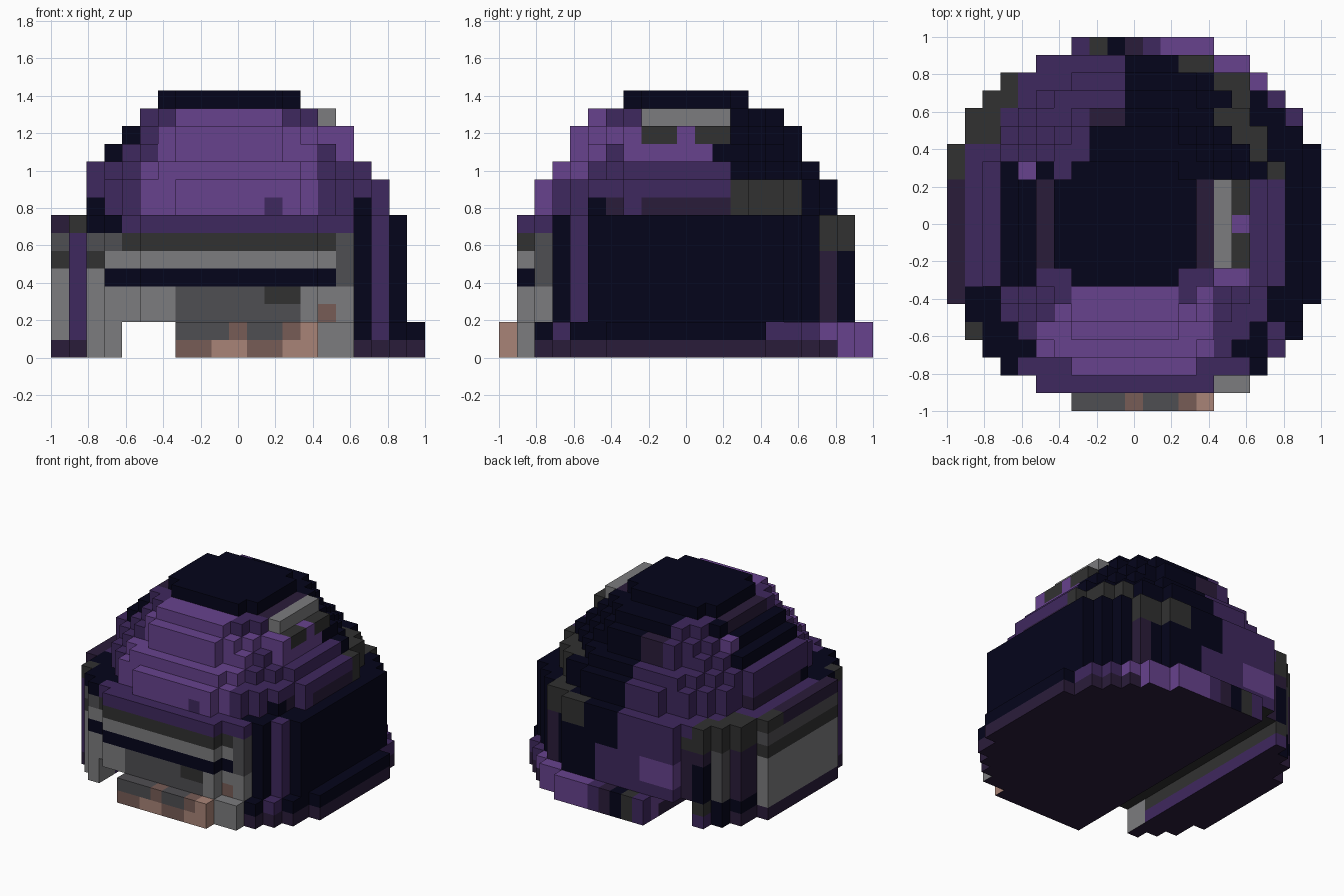
import bpy, bmesh

cube = bpy.data.objects.get("Cube")
if cube:
    bpy.data.objects.remove(cube, do_unlink=True)

N = 21                # cells across the model
S = 2.0 / N           # cell size

# ---- flat colours (sRGB 0-255, converted to linear) ----
COLOURS = {
    "navy": (5, 5, 27), "light_purple": (103, 66, 141), "purple": (63, 40, 94),
    "dark_purple": (42, 28, 58), "light_grey": (124, 124, 126), "grey": (79, 78, 82),
    "dark_grey": (49, 49, 49), "skin": (169, 132, 119), "brown": (119, 92, 86),
}
NV, LP, PU, DP, LG, GR, DG, SK, BR = range(9)


def linear(c):
    c /= 255
    return c / 12.92 if c <= 0.04045 else ((c + 0.055) / 1.055) ** 2.4


MATS = []
for name, rgb in COLOURS.items():
    mat = bpy.data.materials.new(name)
    mat.use_nodes = True
    col = (*[linear(c) for c in rgb], 1.0)
    mat.diffuse_color = col
    bsdf = mat.node_tree.nodes["Principled BSDF"]
    bsdf.inputs["Base Color"].default_value = col
    bsdf.inputs["Roughness"].default_value = 0.9
    MATS.append(mat)


# ---- block shapes ----
def box(x0, x1, y0, y1, z0, z1):
    return {(x, y, z) for x in range(x0, x1 + 1)
            for y in range(y0, y1 + 1) for z in range(z0, z1 + 1)}


def disc(z, cx, rx, ry):
    """One stepped oval layer, centred front to back."""
    return {(x, y, z) for x in range(N) for y in range(N)
            if ((x + .5 - cx) / (rx + .3)) ** 2 + ((y - 10) / (ry + .3)) ** 2 <= 1}


def outline(z, lo, hi):
    """Layer from first and last cell of each row, mirrored front to back."""
    cells = set()
    for y in range(N):
        k = min(y, N - 1 - y, len(lo) - 1)
        cells |= {(x, y, z) for x in range(lo[k], hi[k] + 1)}
    return cells


LO = [7, 5, 3, 2, 1, 1, 0]
HI_BASE = [14, 16, 17, 18, 19, 19, 20]
HI_BODY = [-1, 14, 16, 17, 18, 19, 19]

base = outline(0, LO, HI_BASE) | outline(1, LO, HI_BASE)
base -= box(4, 6, 0, 20, 0, 1)                      # open channel
side_leg = {c for c in base if c[0] < 4}
chin = {c for c in base if c[1] == 0}
base -= side_leg | chin
body = set().union(*[outline(z, LO, HI_BODY) for z in range(2, 8)])
dome = set()
for z, cx, rx, ry in [(8, 10.5, 8.5, 8.5), (9, 10.5, 8.5, 8.5), (10, 10, 8, 7.5),
                      (11, 10, 7, 6.5), (12, 10, 6, 6.5), (13, 10, 5, 5.5)]:
    dome |= disc(z, cx, rx, ry)
cap = disc(14, 10, 4, 3.5)
clip = box(15, 15, 8, 12, 13, 13)
clip_mount = box(16, 16, 7, 12, 12, 12)
SOLID = base | side_leg | chin | body | dome | cap | clip | clip_mount

SIDES = {
    (1, 0, 0): ((1, 0, 0), (1, 1, 0), (1, 1, 1), (1, 0, 1)),
    (-1, 0, 0): ((0, 1, 0), (0, 0, 0), (0, 0, 1), (0, 1, 1)),
    (0, 1, 0): ((1, 1, 0), (0, 1, 0), (0, 1, 1), (1, 1, 1)),
    (0, -1, 0): ((0, 0, 0), (1, 0, 0), (1, 0, 1), (0, 0, 1)),
    (0, 0, 1): ((0, 0, 1), (1, 0, 1), (1, 1, 1), (0, 1, 1)),
    (0, 0, -1): ((0, 1, 0), (1, 1, 0), (1, 0, 0), (0, 0, 0)),
}


def build(name, cells, colour, paint=()):
    """Outer faces of a part; paint = (colour, x0, x1, y0, y1, z0, z1), later wins."""
    tint = dict.fromkeys(cells, colour)
    for c, *area in paint:
        for cell in box(*area) & cells:
            tint[cell] = c
    bm = bmesh.new()
    verts = {}
    for cell in sorted(cells):
        for n, corners in SIDES.items():
            if tuple(a + b for a, b in zip(cell, n)) in SOLID:
                continue
            quad = []
            for k in corners:
                p = tuple(a + b for a, b in zip(cell, k))
                if p not in verts:
                    verts[p] = bm.verts.new((p[0] * S - 1, p[1] * S - 1, p[2] * S))
                quad.append(verts[p])
            face = bm.faces.new(quad)
            face.material_index = tint[cell]
            if n[2] < 0:                            # underside and channel roof
                face.material_index = DG if cell[2] else DP
    mesh = bpy.data.meshes.new(name)
    bm.to_mesh(mesh)
    bm.free()
    for m in MATS:
        mesh.materials.append(m)
    obj = bpy.data.objects.new(name, mesh)
    bpy.context.collection.objects.link(obj)


# ---- base rim: dark foot, navy upper step, purple at the back ----
build("base_rim", base, NV, [
    (DP, 7, 20, 1, 18, 0, 0), (PU, 7, 20, 15, 17, 1, 1), (LP, 7, 20, 18, 20, 1, 1),
    (LP, 7, 20, 19, 20, 0, 0), (PU, 18, 18, 3, 3, 1, 1),
    (PU, 7, 7, 20, 20, 0, 1), (DG, 8, 8, 20, 20, 0, 1), (NV, 9, 9, 20, 20, 0, 1),
    (DP, 10, 10, 20, 20, 0, 1), (PU, 11, 11, 20, 20, 0, 1), (LG, 15, 16, 1, 1, 0, 1),
])

# ---- chin block ----
build("chin", chin, GR, [
    (BR, 10, 10, 0, 0, 1, 1), (BR, 13, 13, 0, 0, 1, 1), (SK, 14, 14, 0, 0, 0, 1),
    (BR, 7, 12, 0, 0, 0, 0), (SK, 9, 10, 0, 0, 0, 0), (SK, 13, 13, 0, 0, 0, 0),
])

# ---- foot of the right side, beside the channel ----
build("right_leg", side_leg, NV, [
    (PU, 3, 3, 4, 18, 0, 0), (DG, 3, 3, 4, 18, 1, 1), (LG, 2, 3, 1, 3, 0, 1),
    (LG, 0, 0, 6, 14, 1, 1), (PU, 1, 1, 4, 4, 1, 1), (DP, 0, 1, 0, 20, 0, 0),
])

# ---- body: face with visor, right side panel, rear ----
FACE = [
    (PU, 18, 18, 4, 4, 2, 7),
    (LG, 2, 16, 1, 3, 2, 5), (GR, 7, 13, 1, 1, 2, 3), (DG, 12, 13, 1, 1, 3, 3),
    (DG, 4, 15, 1, 2, 6, 6), (GR, 16, 16, 1, 2, 6, 6), (GR, 2, 3, 2, 3, 6, 6),
    (DG, 2, 2, 3, 3, 5, 5), (GR, 16, 16, 1, 2, 4, 5), (BR, 15, 15, 2, 2, 2, 2),
    (NV, 3, 15, 1, 2, 4, 4), (PU, 4, 16, 1, 2, 7, 7), (NV, 16, 16, 3, 4, 7, 7),
]
PANEL = [
    (PU, 1, 2, 7, 14, 7, 7), (PU, 1, 1, 4, 4, 2, 6), (DG, 1, 1, 4, 4, 7, 7),
    (LG, 0, 0, 6, 14, 2, 4), (DG, 0, 0, 6, 14, 5, 5), (GR, 0, 0, 6, 14, 6, 6),
    (DP, 0, 0, 6, 12, 7, 7), (DG, 0, 0, 13, 14, 7, 7),
]
REAR = [
    (PU, 5, 9, 19, 19, 2, 7), (LP, 5, 7, 19, 19, 3, 4), (PU, 10, 11, 19, 19, 2, 4),
    (DP, 1, 4, 15, 18, 2, 5), (GR, 2, 2, 17, 17, 2, 5), (NV, 3, 3, 18, 18, 2, 4),
    (DG, 1, 4, 15, 18, 6, 6), (PU, 3, 9, 15, 18, 7, 7), (DG, 1, 2, 15, 17, 7, 7),
    (DG, 3, 3, 17, 18, 7, 7), (DG, 13, 14, 19, 19, 6, 7), (DG, 15, 16, 17, 18, 6, 7),
    (DP, 16, 16, 18, 18, 2, 5),
]
build("body", body, NV, FACE + PANEL + REAR)

# ---- stepped dome ----
build("dome", dome, NV, [
    # right flank
    (PU, 2, 2, 7, 14, 9, 10), (DP, 2, 3, 5, 14, 8, 8), (DP, 5, 5, 8, 12, 13, 13),
    # left flank
    (DP, 14, 18, 2, 12, 8, 8), (PU, 14, 18, 2, 12, 9, 10), (LP, 14, 18, 2, 11, 11, 12),
    (DG, 14, 18, 13, 16, 8, 9), (DP, 14, 14, 8, 12, 13, 13),
    # front
    (PU, 3, 4, 2, 7, 8, 11), (NV, 3, 3, 6, 7, 11, 11), (PU, 15, 16, 2, 6, 8, 12),
    (LP, 5, 14, 2, 6, 8, 13), (PU, 5, 5, 3, 7, 11, 12), (PU, 5, 6, 5, 7, 13, 13),
    (PU, 13, 14, 5, 7, 13, 13), (PU, 12, 12, 2, 2, 8, 8), (PU, 18, 18, 6, 7, 8, 9),
    (NV, 17, 17, 5, 5, 8, 8), (NV, 2, 2, 4, 7, 8, 8),
    # back
    (PU, 5, 9, 16, 18, 8, 11), (PU, 3, 7, 14, 17, 8, 12), (PU, 6, 7, 13, 15, 13, 13),
    (LP, 4, 4, 13, 13, 10, 12), (DP, 8, 9, 16, 16, 11, 12),
])

# ---- crown cap and side clip ----
build("crown_cap", cap, NV)
build("side_clip", clip, LG)
build("clip_mount", clip_mount, DG, [
    (LP, 16, 16, 7, 7, 12, 12), (LP, 16, 16, 10, 10, 12, 12),
])
